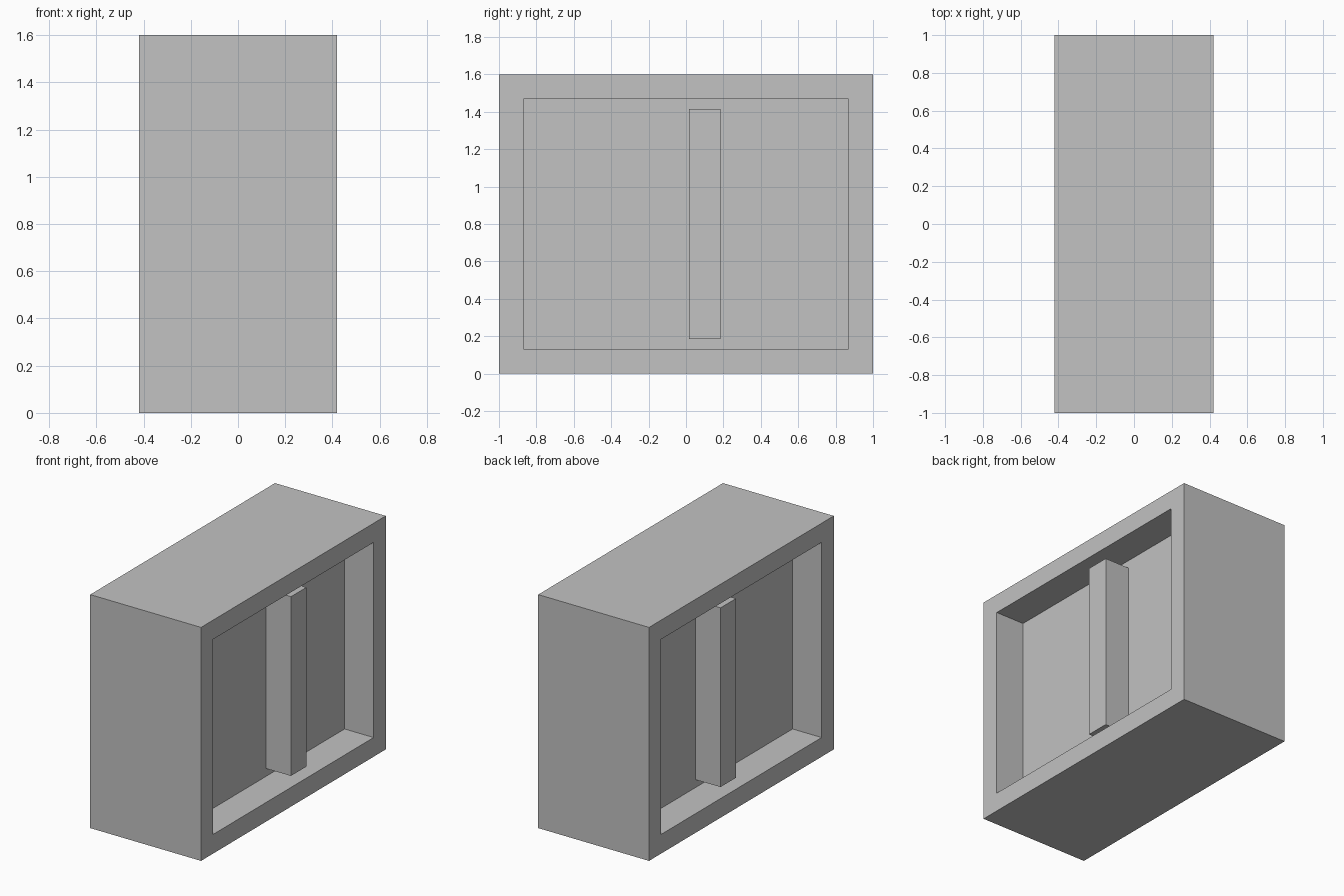
import bpy
import bmesh
from mathutils import Matrix, Vector

if "Cube" in bpy.data.objects:
    bpy.data.objects.remove(bpy.data.objects["Cube"], do_unlink=True)

WIDTH, LENGTH, HEIGHT = 0.84, 2.0, 1.6
BORDER, RECESS = 0.186, 0.22
BAR_DEPTH, BAR_WIDTH, BAR_Y = 0.19, 0.167, 0.1

grey = bpy.data.materials.new("plain_grey")
grey.use_nodes = True
colour = (0.54, 0.54, 0.54, 1)
grey.diffuse_color = colour
grey.node_tree.nodes["Principled BSDF"].inputs["Base Color"].default_value = colour


def new_box(size, centre):
    bm = bmesh.new()
    matrix = Matrix.Translation(centre) @ Matrix.Diagonal((*size, 1))
    bmesh.ops.create_cube(bm, size=1, matrix=matrix)
    return bm


def finish(bm, name):
    bm.normal_update()
    mesh = bpy.data.meshes.new(name)
    bm.to_mesh(mesh)
    bm.free()
    mesh.materials.append(grey)
    obj = bpy.data.objects.new(name, mesh)
    bpy.context.collection.objects.link(obj)


# Block with a framed recess sunk into each broad side
bm = new_box((WIDTH, LENGTH, HEIGHT), (0, 0, HEIGHT / 2))
bm.normal_update()
sides = [f for f in bm.faces if abs(f.normal.x) > 0.9]
bmesh.ops.inset_individual(bm, faces=sides, thickness=BORDER)
for panel in sides:
    inward = Vector((-1 if panel.calc_center_median().x > 0 else 1, 0, 0))
    pushed = bmesh.ops.extrude_discrete_faces(bm, faces=[panel])["faces"][0]
    bmesh.ops.translate(bm, verts=pushed.verts, vec=inward * RECESS)
finish(bm, "block_body")

# Upright bar standing in each recess, slightly behind the frame
wall = WIDTH / 2 - RECESS
for name, side in (("left_bar", 1), ("right_bar", -1)):
    bar = new_box((BAR_DEPTH, BAR_WIDTH, HEIGHT - 2 * BORDER),
                  (side * (wall + BAR_DEPTH / 2), BAR_Y, HEIGHT / 2))
    finish(bar, name)
